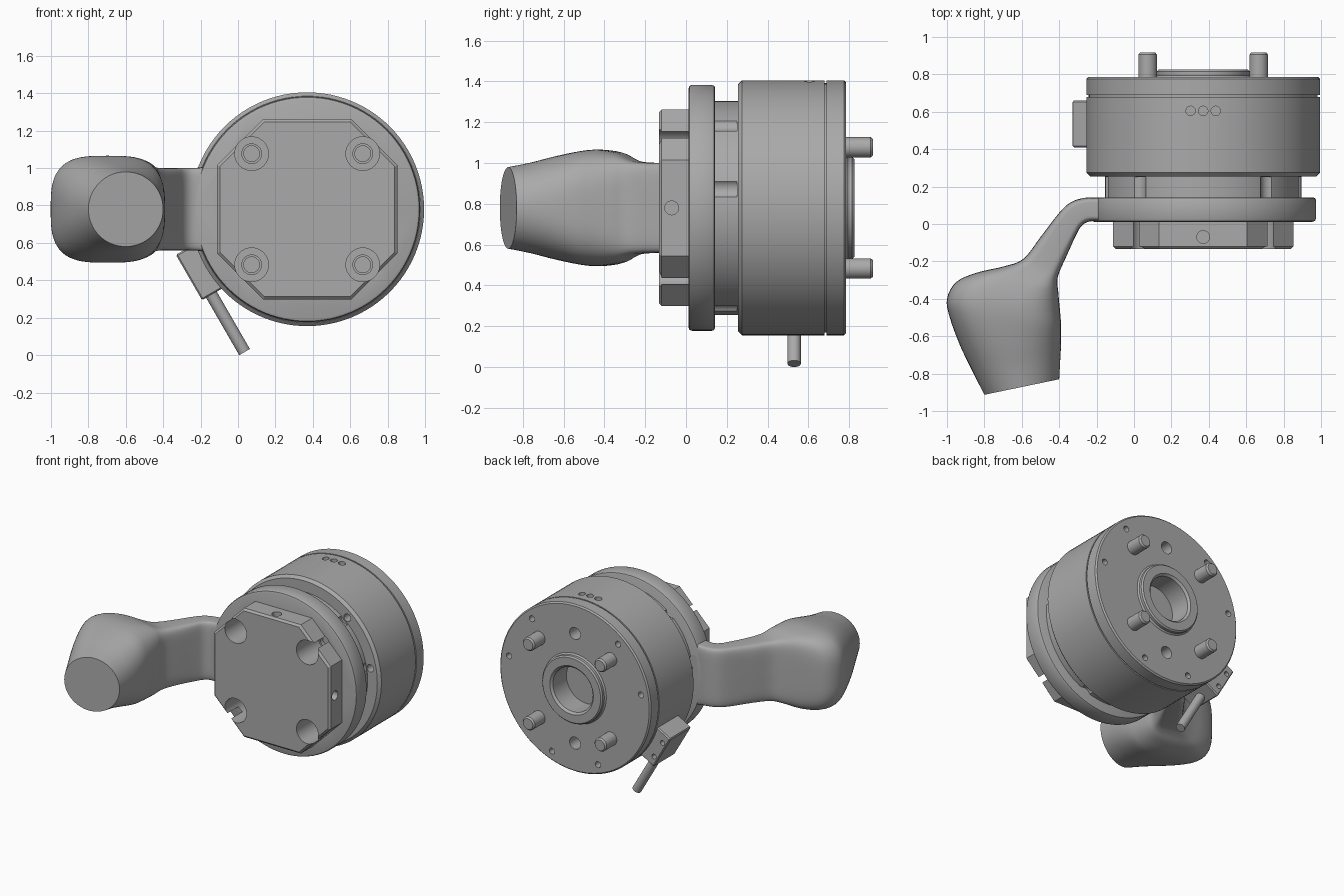
import bpy, bmesh, math
from mathutils import Vector, Matrix

if "Cube" in bpy.data.objects:
    bpy.data.objects.remove(bpy.data.objects["Cube"])

CX, CZ = 0.37, 0.78          # main axis, running along y
BACK = Vector((0, 1, 0))

grey = bpy.data.materials.new("machined_grey")
grey.use_nodes = True
grey.diffuse_color = (0.4, 0.4, 0.4, 1)
grey.node_tree.nodes["Principled BSDF"].inputs["Base Color"].default_value = (0.4, 0.4, 0.4, 1)


def finish(name, bm, angle=30):
    bmesh.ops.recalc_face_normals(bm, faces=bm.faces)
    mesh = bpy.data.meshes.new(name)
    bm.to_mesh(mesh)
    bm.free()
    mesh.materials.append(grey)
    ob = bpy.data.objects.new(name, mesh)
    bpy.context.collection.objects.link(ob)
    shade(ob, angle)
    return ob


def shade(ob, angle=30):
    bpy.ops.object.select_all(action="DESELECT")
    ob.select_set(True)
    bpy.context.view_layer.objects.active = ob
    bpy.ops.object.shade_smooth_by_angle(angle=math.radians(angle))


def skin(bm, rings):
    """Join closed rings of points into a capped tube."""
    rows = [[bm.verts.new(p) for p in ring] for ring in rings]
    n = len(rows[0])
    for a, b in zip(rows, rows[1:]):
        for i in range(n):
            j = (i + 1) % n
            bm.faces.new((a[i], a[j], b[j], b[i]))
    bm.faces.new(rows[0][::-1])
    bm.faces.new(rows[-1])


def turn(bm, profile, origin, axis=BACK, segs=32):
    """Add a lathe solid; profile is (radius, distance along axis)."""
    rot = Vector((0, 0, 1)).rotation_difference(Vector(axis))
    rings = []
    for r, d in profile:
        rings.append([Vector(origin) + rot @ Vector((r * math.cos(t), r * math.sin(t), d))
                      for t in (math.tau * i / segs for i in range(segs))])
    skin(bm, rings)


def lathe(name, profile, origin=(CX, 0, CZ), axis=BACK, segs=96):
    bm = bmesh.new()
    turn(bm, profile, origin, axis, segs)
    return finish(name, bm)


def drill(ob, holes):
    """Cut round holes given as (start, axis, radius, depth)."""
    bm = bmesh.new()
    for start, axis, r, depth in holes:
        turn(bm, [(r, -0.05), (r, depth)], start, axis)
    cutter = finish("cutter", bm)
    cutter.hide_render = True
    mod = ob.modifiers.new("holes", "BOOLEAN")
    mod.operation, mod.solver, mod.object = "DIFFERENCE", "EXACT", cutter
    shade(ob)
    bpy.ops.object.modifier_apply(modifier=mod.name)
    bpy.data.objects.remove(cutter)
    shade(ob)


def polar(radius, degrees, y):
    t = math.radians(degrees)
    return Vector((CX + radius * math.cos(t), y, CZ + radius * math.sin(t)))


screw_angles = [base + side for base in (30, 150, 270) for side in (-20, 20)]
corners = [(CX + sx * 0.297, CZ + sz * 0.297) for sx in (-1, 1) for sz in (-1, 1)]

# Main drum with back plate seam, centring boss and bore
drum = lathe("main_drum", [
    (0.605, 0.255), (0.625, 0.275), (0.625, 0.68), (0.612, 0.68), (0.612, 0.69),
    (0.625, 0.69), (0.625, 0.775), (0.615, 0.785), (0.26, 0.785), (0.25, 0.795),
    (0.25, 0.815), (0.24, 0.825), (0.18, 0.825), (0.165, 0.81), (0.165, 0.65)])
holes = [(polar(0.555, a, 0.785), -BACK, 0.022, 0.08) for a in screw_angles]
holes += [(polar(0.555, a, 0.255), BACK, 0.028, 0.08) for a in screw_angles]
holes += [(polar(0.41, a, 0.785), -BACK, 0.045, 0.12) for a in (90, 270)]
holes += [((CX + dx, 0.605, CZ + 0.62), (0, 0, -1), 0.025, 0.03) for dx in (-0.067, 0, 0.067)]
drill(drum, holes)

# Recessed neck with screw clearances
neck = lathe("neck", [(0.525, 0.12), (0.525, 0.28)])
drill(neck, [(polar(0.555, a, 0.1), BACK, 0.05, 0.15) for a in screw_angles])

# Round flange carrying the arm
flange = lathe("flange", [(0.585, 0.012), (0.598, 0.017), (0.603, 0.03),
                          (0.603, 0.127), (0.598, 0.138), (0.59, 0.142)])

# Front block: square with cut corners
bm = bmesh.new()
half, flat = 0.482, 0.235
outline = [(half, -flat), (half, flat), (flat, half), (-flat, half),
           (-half, flat), (-half, -flat), (-flat, -half), (flat, -half)]
skin(bm, [[(CX + x * s, y, CZ + z * s) for x, z in outline]
          for s, y in ((0.97, -0.133), (1, -0.119), (1, 0.02))])
block = finish("front_block", bm)
bores = [((x, -0.133, z), BACK, 0.09, 0.26) for x, z in corners]
ports = [(polar(half, a, -0.07), Vector((CX, -0.07, CZ)) - polar(half, a, -0.07), 0.034, 0.1)
         for a in (0, 90, 180, 270)]
drill(block, bores + [(p, d.normalized(), r, depth) for p, d, r, depth in ports])
drill(flange, bores)

# Screws in the front bores and dowel pins at the back
for i, (x, z) in enumerate(corners):
    lathe(f"front_screw_{i + 1}", [(0.055, 0.135), (0.055, 0.08), (0.042, 0.08), (0.042, 0.11)],
          (x, 0, z), segs=32)
    lathe(f"back_pin_{i + 1}", [(0.05, 0.75), (0.05, 0.905), (0.04, 0.917)], (x, 0, z), segs=32)

# Arm and grip: outer edge x y, inner edge x y, half height, squareness
sections = [
    (-.12, .142, -.12, .015, .25, 8),
    (-.20, .142, -.18, .015, .225, 8),
    (-.27, .139, -.24, .013, .22, 7),
    (-.34, .115, -.28, -.01, .22, 7),
    (-.40, .06, -.31, -.06, .22, 7),
    (-.50, -.07, -.36, -.17, .22, 6),
    (-.59, -.185, -.4, -.26, .225, 6),
    (-.69, -.225, -.41, -.31, .24, 5),
    (-.84, -.26, -.405, -.36, .265, 4),
    (-.95, -.31, -.4, -.42, .28, 3.5),
    (-1.0, -.40, -.395, -.47, .286, 3.2),
    (-.985, -.5, -.39, -.54, .278, 3),
    (-.93, -.65, -.39, -.64, .252, 2.5),
    (-.865, -.785, -.395, -.74, .222, 2.2),
    (-.80, -.913, -.4, -.83, .2, 2)]


def blend(a, b, c, d, t):
    """Smooth step between b and c through four neighbours."""
    return b + t * (c - a + t * (2 * a - 5 * b + 4 * c - d + t * (3 * (b - c) + d - a))) / 2


def power(v, n):
    return math.copysign(abs(v) ** (2 / n), v)


rows = []
last = len(sections) - 1
for i in range(last):
    quad = [sections[min(max(k, 0), last)] for k in range(i - 1, i + 3)]
    rows += [[blend(*vals, s / 4) for vals in zip(*quad)] for s in range(4)]
rows.append(sections[last])
rings = []
for ox, oy, ix, iy, h, n in rows:
    mid = Vector(((ox + ix) / 2, (oy + iy) / 2, CZ))
    side = Vector(((ox - ix) / 2, (oy - iy) / 2, 0))
    rings.append([mid + side * power(math.cos(t), n) + Vector((0, 0, h * power(math.sin(t), n)))
                  for t in (math.tau * k / 64 for k in range(64))])
bm = bmesh.new()
skin(bm, rings)
finish("arm_and_grip", bm, 45)

# Plug housing on the drum's lower right, with its cable
radial = Vector((-math.cos(math.pi / 6), 0, -0.5))
tangent = Vector((0.5, 0, -math.cos(math.pi / 6)))
centre = Vector((CX, 0.535, CZ)) + radial * 0.645
bm = bmesh.new()
frame = Matrix((radial * 0.17, BACK * 0.25, tangent * 0.28)).transposed().to_4x4()
bmesh.ops.create_cube(bm, size=1, matrix=Matrix.Translation(centre) @ frame)
bmesh.ops.bevel(bm, geom=bm.edges[:], offset=0.008, segments=1, affect="EDGES")
plug = finish("plug_housing", bm)
drill(plug, [(centre + BACK * 0.125 + radial * 0.05 + tangent * s, -BACK, 0.018, 0.05)
             for s in (-0.07, 0.07)])
lathe("cable", [(0.033, 0.1), (0.033, 0.494)],
      Vector((CX, 0.53, CZ)) + radial * 0.672, tangent, 24)
